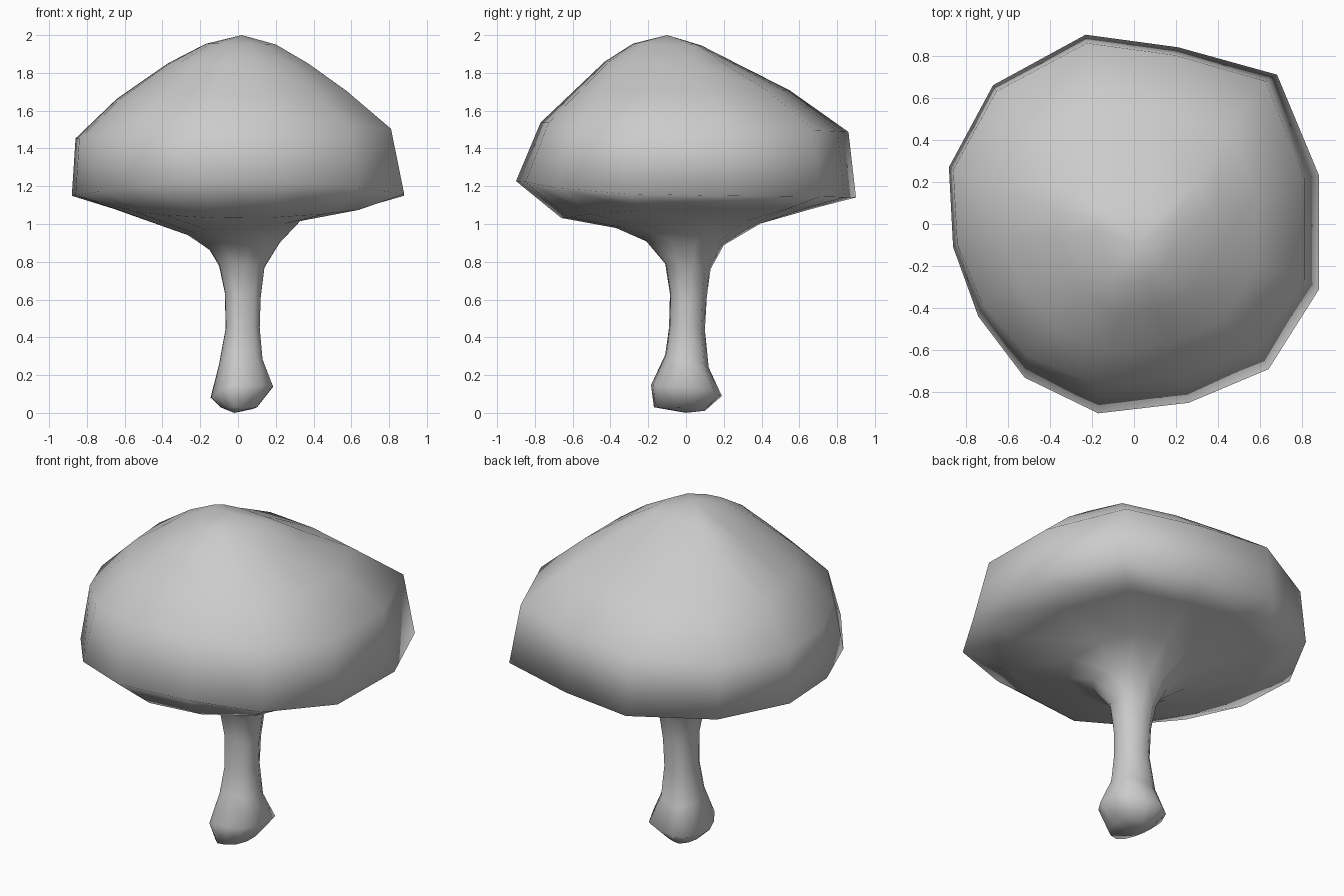
import bpy, bmesh

# Irregular 13-sided cap outline seen from above
OUTLINE = [(-0.23, 0.90), (0.21, 0.84), (0.68, 0.71), (0.88, 0.23), (0.88, -0.31),
           (0.64, -0.69), (0.26, -0.85), (-0.17, -0.90), (-0.52, -0.73),
           (-0.74, -0.44), (-0.86, -0.11), (-0.88, 0.27), (-0.67, 0.66)]
OUTLINE = [(x / 0.88, y / 0.90) for x, y in OUTLINE]


def ring(bm, x0, x1, y0, y1, zl, zr, zf, zb):
    """Outline fitted to left/right/front/back extents, with a height per side."""
    verts = []
    for u, v in OUTLINE:
        x = u * x1 if u > 0 else -u * x0
        y = v * y1 if v > 0 else -v * y0
        zu = zr if u > 0 else zl
        zv = zb if v > 0 else zf
        z = (zu * u * u + zv * v * v) / (u * u + v * v)
        verts.append(bm.verts.new((x, y, z)))
    return verts


def loft(name, rings, bottom, top):
    bm = bmesh.new()
    loops = [ring(bm, *r) for r in rings]
    n = len(OUTLINE)
    lo, hi = bm.verts.new(bottom), bm.verts.new(top)
    for i in range(n):
        j = (i + 1) % n
        for a, b in zip(loops, loops[1:]):
            bm.faces.new((a[i], a[j], b[j], b[i]))
        bm.faces.new((lo, loops[0][j], loops[0][i]))
        bm.faces.new((hi, loops[-1][i], loops[-1][j]))
    bmesh.ops.recalc_face_normals(bm, faces=bm.faces)
    for f in bm.faces:
        f.smooth = True
    me = bpy.data.meshes.new(name)
    bm.to_mesh(me)
    bm.free()
    ob = bpy.data.objects.new(name, me)
    bpy.context.collection.objects.link(ob)
    return ob


# Bulbous foot, slim stem, flared underside, rim and dome in one skin
loft("mushroom", [
    # foot
    (-0.09, 0.10, -0.17, 0.10, 0.03, 0.03, 0.03, 0.01),
    (-0.145, 0.185, -0.185, 0.19, 0.08, 0.14, 0.15, 0.09),
    # stem
    (-0.10, 0.13, -0.11, 0.12, 0.26, 0.28, 0.31, 0.24),
    (-0.065, 0.115, -0.09, 0.10, 0.45, 0.45, 0.45, 0.44),
    (-0.07, 0.12, -0.085, 0.11, 0.64, 0.61, 0.63, 0.61),
    (-0.10, 0.14, -0.11, 0.13, 0.78, 0.77, 0.79, 0.76),
    # underside
    (-0.15, 0.22, -0.21, 0.20, 0.86, 0.90, 0.91, 0.89),
    (-0.27, 0.33, -0.37, 0.40, 0.94, 1.02, 0.98, 1.01),
    (-0.66, 0.64, -0.66, 0.70, 1.08, 1.08, 1.03, 1.09),
    # rim and shoulder
    (-0.88, 0.88, -0.90, 0.90, 1.15, 1.15, 1.23, 1.14),
    (-0.86, 0.81, -0.77, 0.86, 1.45, 1.50, 1.54, 1.49),
    # dome
    (-0.64, 0.58, -0.60, 0.55, 1.66, 1.70, 1.70, 1.71),
    (-0.37, 0.37, -0.43, 0.24, 1.85, 1.85, 1.86, 1.865),
    (-0.17, 0.20, -0.28, 0.08, 1.955, 1.95, 1.955, 1.945),
], bottom=(-0.02, 0.0, 0.0), top=(0.02, -0.10, 2.0))
